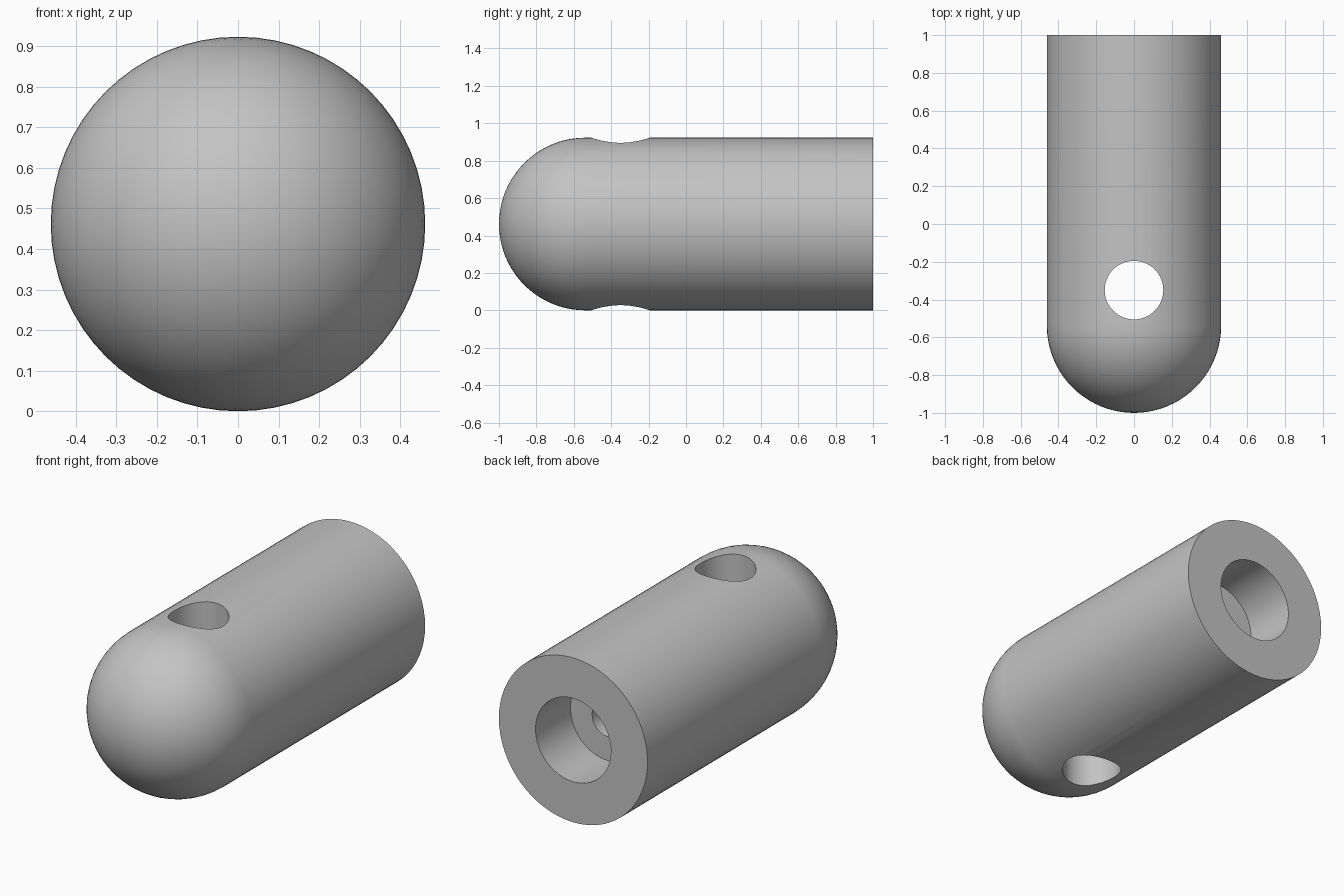
import bpy
import bmesh
import math
from mathutils import Matrix, Vector

default_cube = bpy.data.objects.get("Cube")
if default_cube:
    bpy.data.objects.remove(default_cube, do_unlink=True)

RADIUS = 0.4615
DOME_Y = RADIUS - 1
BORE_RADIUS, BORE_FLOOR = 0.234, 0.69
DRILL_RADIUS = 0.1
CROSS_RADIUS, CROSS_Y = 0.155, -0.35
SEGMENTS = 64

grey = bpy.data.materials.new("plain_grey")
grey.use_nodes = True
colour = (0.55, 0.55, 0.55, 1)
grey.diffuse_color = colour
grey.node_tree.nodes["Principled BSDF"].inputs["Base Color"].default_value = colour


def add_object(name, bm):
    bmesh.ops.recalc_face_normals(bm, faces=bm.faces[:])
    mesh = bpy.data.meshes.new(name)
    bm.to_mesh(mesh)
    bm.free()
    mesh.materials.append(grey)
    obj = bpy.data.objects.new(name, mesh)
    bpy.context.collection.objects.link(obj)
    return obj


# Half section of the body: domed nose, straight side, stepped bore
dome_steps = 20
profile = []
for i in range(dome_steps + 1):
    a = i / dome_steps * math.pi / 2
    profile.append((RADIUS * math.sin(a), DOME_Y - RADIUS * math.cos(a)))
profile += [(RADIUS, 1), (BORE_RADIUS, 1), (BORE_RADIUS, BORE_FLOOR),
            (DRILL_RADIUS, BORE_FLOOR), (DRILL_RADIUS, CROSS_Y), (0, CROSS_Y)]

# Turn the section around the long axis
bm = bmesh.new()
verts = [bm.verts.new((r, y, RADIUS)) for r, y in profile]
edges = [bm.edges.new(pair) for pair in zip(verts, verts[1:])]
bmesh.ops.spin(bm, geom=verts + edges, cent=Vector((0, 0, RADIUS)),
               axis=(0, 1, 0), angle=math.tau, steps=SEGMENTS)
bmesh.ops.remove_doubles(bm, verts=bm.verts[:], dist=0.0005)
body = add_object("domed_tube", bm)

# Cross hole straight through, top to bottom
bm = bmesh.new()
bmesh.ops.create_cone(bm, cap_ends=True, segments=SEGMENTS, radius1=CROSS_RADIUS,
                      radius2=CROSS_RADIUS, depth=2,
                      matrix=Matrix.Translation((0, CROSS_Y, RADIUS)))
cutter = add_object("cross_hole_cutter", bm)
cutter.hide_render = True

cut = body.modifiers.new("cross_hole", "BOOLEAN")
cut.operation = "DIFFERENCE"
cut.solver = "EXACT"
cut.object = cutter

bpy.ops.object.select_all(action="DESELECT")
body.select_set(True)
bpy.context.view_layer.objects.active = body
bpy.ops.object.modifier_apply(modifier=cut.name)
bpy.data.objects.remove(cutter, do_unlink=True)
bpy.ops.object.shade_smooth_by_angle(angle=math.radians(30))
